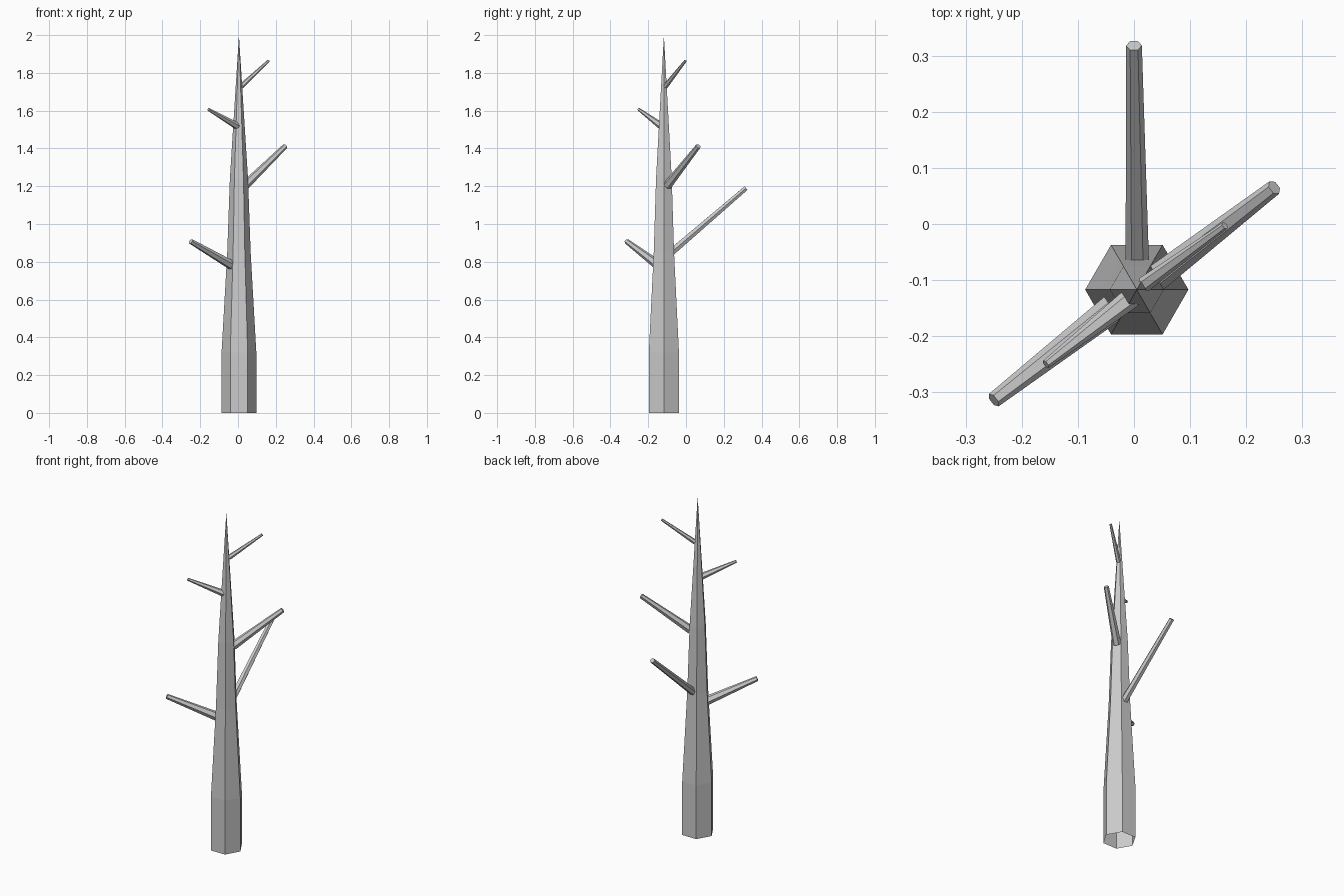
import bpy, bmesh, math
from mathutils import Vector

if "Cube" in bpy.data.objects:
    bpy.data.objects.remove(bpy.data.objects["Cube"])

SIDES = 6
UP = Vector((0, 0, 1))


def tube(name, rings, cap=True):
    """Six-sided tapered tube through (centre, radius) rings; radius 0 makes a point."""
    bm = bmesh.new()
    axis = (Vector(rings[-1][0]) - Vector(rings[0][0])).normalized()
    side = axis.cross(UP)
    side = side.normalized() if side.length > 0.01 else Vector((1, 0, 0))
    other = axis.cross(side)
    loops = []
    for centre, r in rings:
        c = Vector(centre)
        if r == 0:
            loops.append([bm.verts.new(c)] * SIDES)
            continue
        loops.append([bm.verts.new(c + r * (side * math.cos(a) + other * math.sin(a)))
                      for a in (math.tau * i / SIDES for i in range(SIDES))])
    for low, high in zip(loops, loops[1:]):
        for i in range(SIDES):
            j = (i + 1) % SIDES
            corners = [low[i], low[j], high[j], high[i]]
            bm.faces.new(list(dict.fromkeys(corners)))
    if cap:
        bm.faces.new(loops[-1])
    mesh = bpy.data.meshes.new(name)
    bm.to_mesh(mesh)
    bm.free()
    obj = bpy.data.objects.new(name, mesh)
    bpy.context.collection.objects.link(obj)
    return obj


# Trunk: straight foot, long taper to a point, open underneath
profile = [(0, 0.092), (0.32, 0.092), (0.85, 0.062), (1.24, 0.048), (2.0, 0)]
tube("trunk", [((0.005, -0.117, z), r) for z, r in profile], cap=False)

# Branches: base, tip, base radius, tip radius
branches = {
    "branch_low_left": ((-0.025, -0.14, 0.777), (-0.25, -0.314, 0.908), 0.026, 0.014),
    "branch_back": ((0.006, -0.078, 0.85), (0.0, 0.318, 1.19), 0.021, 0.014),
    "branch_mid_right": ((0.038, -0.098, 1.205), (0.25, 0.065, 1.412), 0.024, 0.014),
    "branch_high_left": ((-0.003, -0.13, 1.518), (-0.157, -0.25, 1.607), 0.019, 0.008),
    "branch_high_right": ((0.018, -0.108, 1.73), (0.162, -0.003, 1.864), 0.014, 0.007),
}
for name, (base, tip, r0, r1) in branches.items():
    tube(name, [(base, r0), (tip, r1)])
